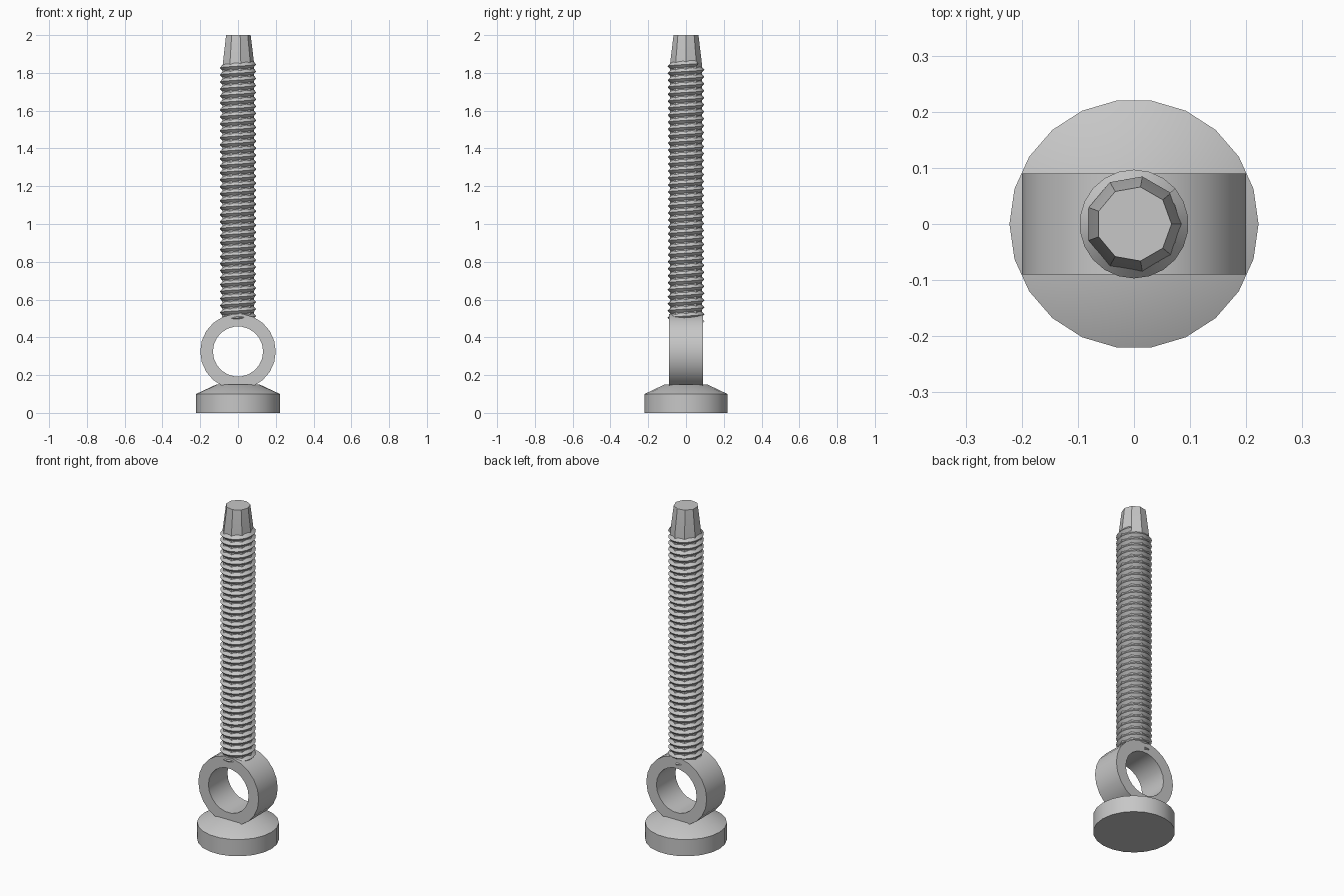
import bpy
import bmesh
from math import cos, sin, tau, radians
from mathutils import Matrix

cube = bpy.data.objects.get("Cube")
if cube:
    bpy.data.objects.remove(cube, do_unlink=True)

GREY = (0.57, 0.57, 0.57, 1)
steel = bpy.data.materials.new("steel grey")
steel.use_nodes = True
steel.diffuse_color = GREY
steel.node_tree.nodes["Principled BSDF"].inputs["Base Color"].default_value = GREY


def finish(name, bm, smooth_angle=30):
    """Turn a bmesh into a named, shaded object."""
    bmesh.ops.recalc_face_normals(bm, faces=bm.faces)
    mesh = bpy.data.meshes.new(name)
    bm.to_mesh(mesh)
    bm.free()
    mesh.materials.append(steel)
    obj = bpy.data.objects.new(name, mesh)
    bpy.context.collection.objects.link(obj)
    bpy.ops.object.select_all(action='DESELECT')
    obj.select_set(True)
    bpy.context.view_layer.objects.active = obj
    bpy.ops.object.shade_smooth_by_angle(angle=radians(smooth_angle))
    return obj


def lathe(profile, sides, closed=False):
    """Revolve (radius, height) points about z; open profiles get end caps."""
    bm = bmesh.new()
    rings = [[bm.verts.new((r * cos(tau * i / sides), r * sin(tau * i / sides), z))
              for i in range(sides)] for r, z in profile]
    pairs = list(zip(rings, rings[1:]))
    if closed:
        pairs.append((rings[-1], rings[0]))
    else:
        bm.faces.new(rings[0])
        bm.faces.new(rings[-1])
    for a, b in pairs:
        for i in range(sides):
            j = (i + 1) % sides
            bm.faces.new((a[i], a[j], b[j], b[i]))
    return bm


def helix(root, crest, pitch, bottom, top, sides, start):
    """Continuous V-shaped screw ridge winding up the z axis."""
    bm = bmesh.new()
    steps = int((top - bottom) / pitch * sides)
    previous = None
    for i in range(steps + 1):
        a = start + tau * i / sides
        z = bottom + pitch * i / sides
        section = [bm.verts.new((r * cos(a), r * sin(a), z + dz))
                   for r, dz in ((root, -pitch / 2), (crest, 0), (root, pitch / 2))]
        if previous:
            for k in range(3):
                m = (k + 1) % 3
                bm.faces.new((previous[k], previous[m], section[m], section[k]))
        if i in (0, steps):
            bm.faces.new(section)
        previous = section
    return bm


# Round foot with a sloped shoulder
finish("base_foot", lathe([(0.222, 0), (0.222, 0.1), (0.115, 0.15)], 22))

# Eye ring, axis running front to back
ring = lathe([(0.133, -0.09), (0.2, -0.09), (0.2, 0.09), (0.133, 0.09)], 22, closed=True)
bmesh.ops.transform(ring, verts=ring.verts,
                    matrix=Matrix.Translation((0, 0, 0.325)) @ Matrix.Rotation(radians(90), 4, 'X'))
finish("eye_ring", ring)

# Nine-sided shank with a tapered tip
finish("shank", lathe([(0.086, 0.47), (0.086, 1.845), (0.067, 2.0)], 9))

# Screw thread around the shank
finish("screw_thread", helix(0.08, 0.097, 0.037, 0.485, 1.85, 22, radians(90)))
